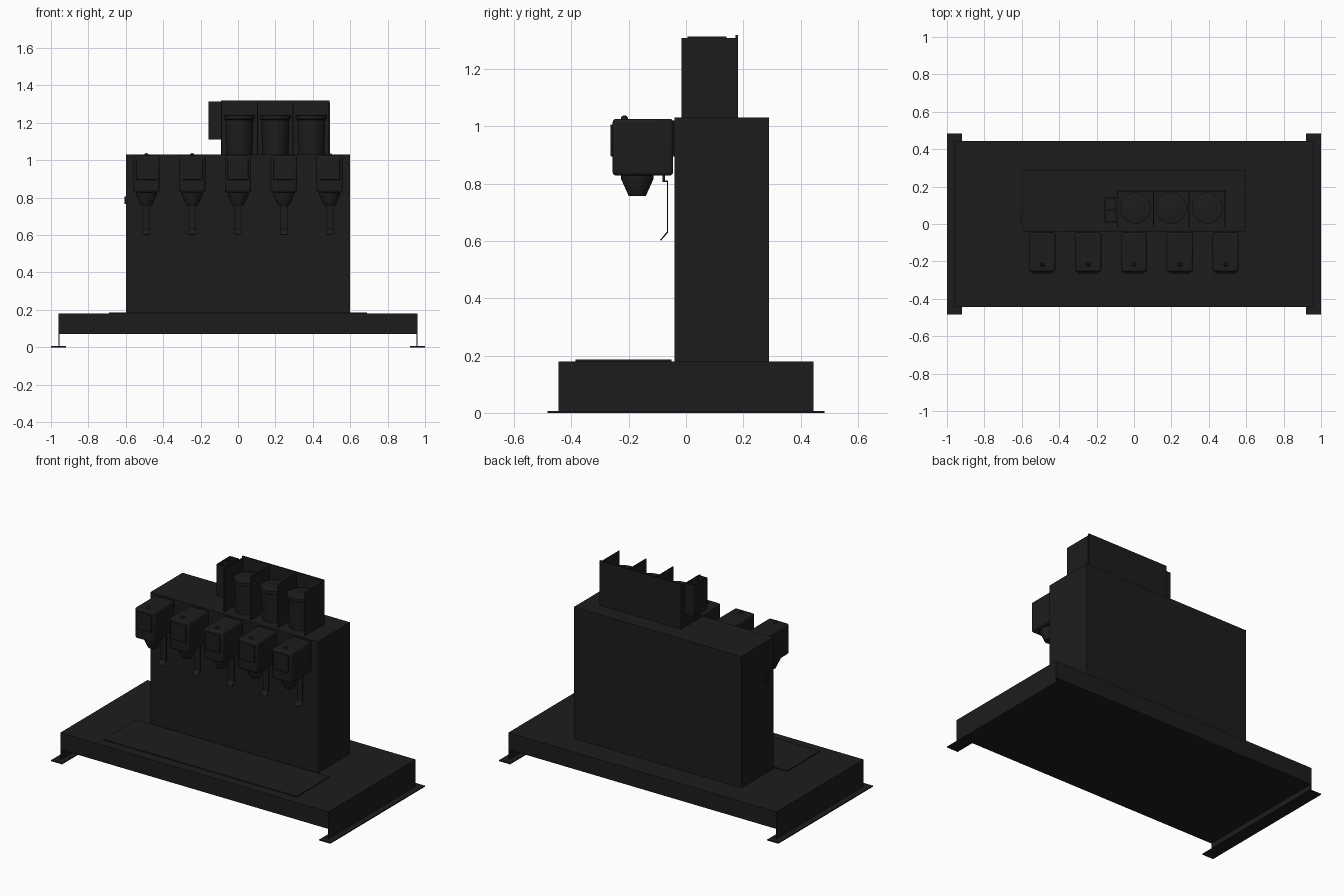
import bpy, bmesh
from math import pi

if "Cube" in bpy.data.objects:
    bpy.data.objects.remove(bpy.data.objects["Cube"])

black = bpy.data.materials.new("black_finish")
black.diffuse_color = (0.012, 0.012, 0.012, 1)
black.use_nodes = True
black.node_tree.nodes["Principled BSDF"].inputs["Base Color"].default_value = black.diffuse_color


def finish(bm, name, bevel=0, segs=3, smooth=False):
    bmesh.ops.recalc_face_normals(bm, faces=bm.faces)
    me = bpy.data.meshes.new(name)
    bm.to_mesh(me)
    bm.free()
    ob = bpy.data.objects.new(name, me)
    bpy.context.collection.objects.link(ob)
    me.materials.append(black)
    if bevel:
        mod = ob.modifiers.new("bevel", 'BEVEL')
        mod.width, mod.segments = bevel, segs
    if smooth:
        bpy.ops.object.select_all(action='DESELECT')
        ob.select_set(True)
        bpy.context.view_layer.objects.active = ob
        bpy.ops.object.shade_smooth_by_angle()
    return ob


def box(name, x, y, z, bevel=0):
    """Box from (min, max) ranges on each axis."""
    bm = bmesh.new()
    bmesh.ops.create_cube(bm, size=1)
    for v in bm.verts:
        v.co = [(r[0] + r[1]) / 2 + c * (r[1] - r[0]) for r, c in zip((x, y, z), v.co)]
    return finish(bm, name, bevel, smooth=bevel > 0)


def lathe(name, x, y, profile, steps=32):
    """Spin a (radius, z) profile about a vertical axis."""
    bm = bmesh.new()
    vs = [bm.verts.new((x + r, y, z)) for r, z in profile]
    es = [bm.edges.new(p) for p in zip(vs, vs[1:])]
    bmesh.ops.spin(bm, geom=vs + es, cent=(x, y, 0), axis=(0, 0, 1), angle=2 * pi, steps=steps)
    bmesh.ops.remove_doubles(bm, verts=bm.verts, dist=1e-5)
    return finish(bm, name, smooth=True)


def extrude_x(name, x, profile):
    """Extrude a closed (y, z) outline across an x range."""
    bm = bmesh.new()
    face = bm.faces.new([bm.verts.new((x[0], *p)) for p in profile])
    new = bmesh.ops.extrude_face_region(bm, geom=[face])["geom"]
    bmesh.ops.translate(bm, vec=(x[1] - x[0], 0, 0),
                        verts=[g for g in new if isinstance(g, bmesh.types.BMVert)])
    return finish(bm, name)


# Base, drip tray and tower
box("base", (-0.96, 0.96), (-0.445, 0.445), (0.07, 0.18))
box("drip_tray", (-0.69, 0.69), (-0.385, -0.05), (0.178, 0.186))
box("tower", (-0.6, 0.6), (-0.04, 0.29), (0.18, 1.03))
box("key_switch", (-0.608, -0.6), (0.02, 0.05), (0.765, 0.805))

# Support rails at both ends: upright web and foot flange
for side, s in (("left", -1), ("right", 1)):
    box(side + "_rail_web", sorted((s * 0.955, s * 0.96)), (-0.445, 0.445), (0, 0.07))
    box(side + "_rail_foot", sorted((s * 0.92, s * 1.0)), (-0.484, 0.484), (0, 0.006))

# Five dispensing valves
for i in range(5):
    cx = (i - 2) * 0.245
    n = f"valve_{i + 1}_"
    box(n + "body", (cx - 0.07, cx + 0.07), (-0.256, -0.045), (0.828, 1.026), 0.012)
    box(n + "mount", (cx - 0.06, cx + 0.06), (-0.05, -0.038), (0.895, 1.02))
    box(n + "front_panel", (cx - 0.055, cx + 0.055), (-0.264, -0.25), (0.895, 1.007), 0.004)
    lathe(n + "nozzle", cx, -0.17,
          [(0, 0.83), (0.056, 0.83), (0.056, 0.815), (0.03, 0.757), (0, 0.757)])
    lathe(n + "button", cx, -0.215,
          [(0, 1.038), (0.008, 1.036), (0.012, 1.03), (0.012, 1.02), (0, 1.02)], 16)
    extrude_x(n + "lever", (cx - 0.02, cx + 0.02),
              [(-0.082, 0.83), (-0.082, 0.805), (-0.067, 0.805), (-0.067, 0.632), (-0.09, 0.604),
               (-0.087, 0.601), (-0.062, 0.63), (-0.062, 0.81), (-0.074, 0.81), (-0.074, 0.83)])

# Cup rack: back panel and dividers making three bays
box("rack_back", (-0.092, 0.49), (0.172, 0.182), (1.03, 1.318))
for i in range(4):
    x = -0.092 + i * 0.1923
    box(f"rack_divider_{i + 1}", (x, x + 0.006), (-0.015, 0.175), (1.03, 1.308))

# Cup stacks in the bays
for i in range(3):
    lathe(f"cup_stack_{i + 1}", 0.007 + i * 0.1923, 0.085,
          [(0, 1.03), (0.07, 1.03), (0.075, 1.215), (0.083, 1.22), (0.083, 1.24), (0.075, 1.243), (0, 1.243)])

# Straw holder: two open pockets on the left of the rack
zs = (1.11, 1.314)
box("straw_holder_floor", (-0.157, -0.092), (0.005, 0.142), (1.11, 1.118))
box("straw_holder_left", (-0.157, -0.149), (0.005, 0.142), zs)
box("straw_holder_right", (-0.1, -0.092), (0.005, 0.142), zs)
for nm, y in (("front", 0.005), ("middle", 0.0695), ("back", 0.134)):
    box("straw_holder_" + nm, (-0.15, -0.099), (y, y + 0.008), zs)
